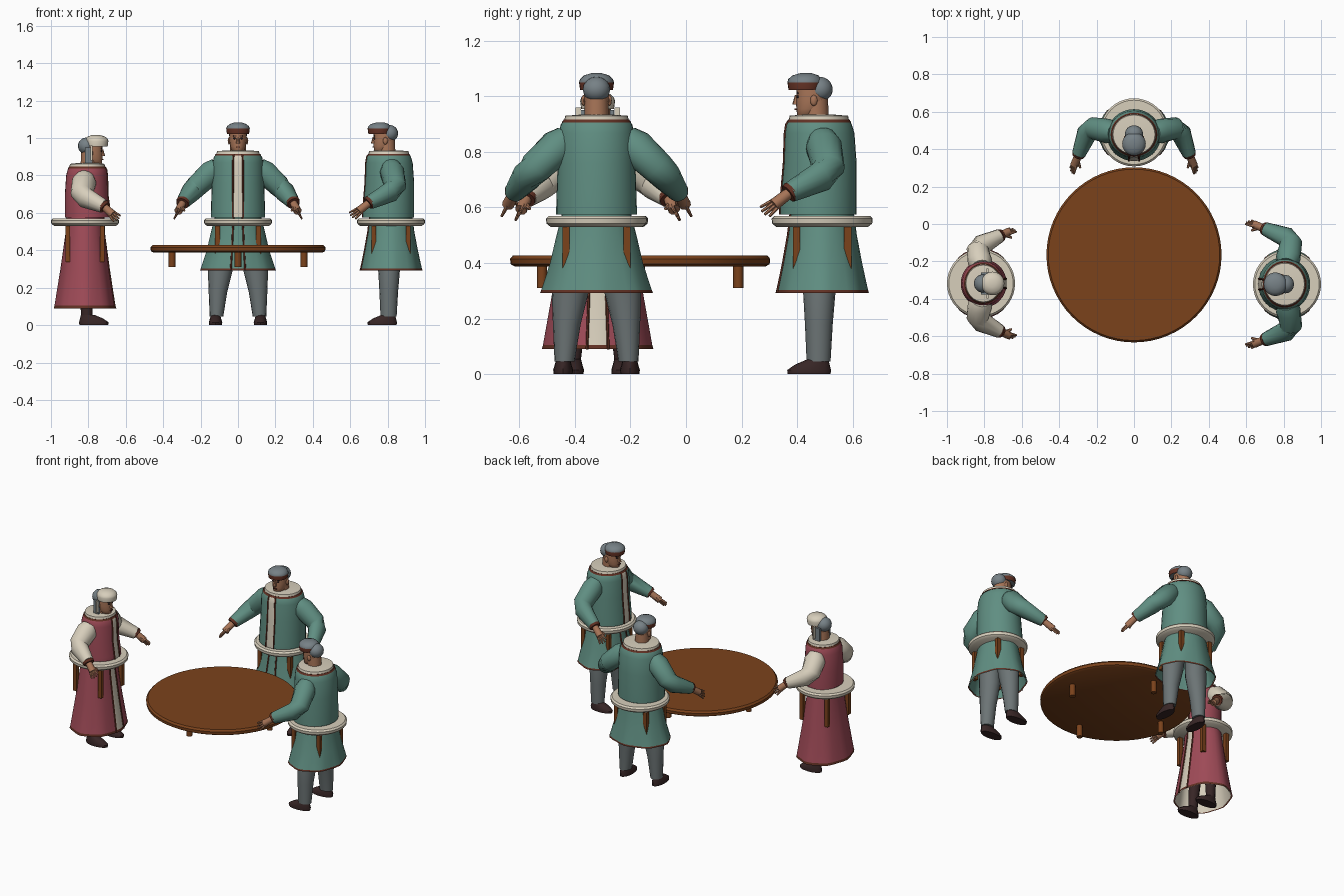
import bpy, bmesh
from math import sin, cos, pi, radians
from mathutils import Matrix, Vector

old = bpy.data.objects.get("Cube")
if old:
    bpy.data.objects.remove(old)


def material(name, rgb):
    lin = [(c / 255) ** 2.2 for c in rgb] + [1]
    m = bpy.data.materials.new(name)
    m.use_nodes = True
    m.diffuse_color = lin
    node = m.node_tree.nodes["Principled BSDF"]
    node.inputs["Base Color"].default_value = lin
    node.inputs["Roughness"].default_value = 0.8
    return m


TEAL = material("teal cloth", (96, 141, 129))
RED = material("rose red cloth", (158, 76, 88))
CREAM = material("cream", (214, 205, 186))
WOOD = material("brown wood", (122, 68, 33))
TRIM = material("dark brown trim", (98, 52, 40))
SKIN = material("skin", (166, 116, 88))
GREY = material("grey trousers", (108, 116, 117))
SHOE = material("dark shoe leather", (58, 42, 42))
HAIR = material("blue grey", (118, 128, 133))


def finish(name, bm, mats, M, angle=40):
    bmesh.ops.recalc_face_normals(bm, faces=bm.faces)
    me = bpy.data.meshes.new(name)
    bm.to_mesh(me)
    bm.free()
    for m in mats:
        me.materials.append(m)
    ob = bpy.data.objects.new(name, me)
    bpy.context.collection.objects.link(ob)
    ob.matrix_world = M
    bpy.ops.object.select_all(action="DESELECT")
    ob.select_set(True)
    bpy.context.view_layer.objects.active = ob
    bpy.ops.object.shade_smooth_by_angle(angle=radians(angle))
    return ob


def skin(name, loops, mats, M, caps=(True, True), bands={}, front=None):
    """Bridge loops of points; bands and the two front columns may take other materials."""
    bm = bmesh.new()
    rows = [[bm.verts.new(p) for p in loop] for loop in loops]
    n = len(rows[0])
    for i, (a, b) in enumerate(zip(rows, rows[1:])):
        for k in range(n):
            f = bm.faces.new((a[k], a[(k + 1) % n], b[(k + 1) % n], b[k]))
            f.material_index = bands.get(i, 0)
            if front and k in (0, n - 1) and i not in bands:
                f.material_index = front
    for want, row in zip(caps, (rows[0], rows[-1])):
        if want:
            bm.faces.new(row)
    return finish(name, bm, mats, M)


def loft(name, rings, mats, M, segs=32, wave=0, **kw):
    """Stack ellipses given as (centre x, centre y, z, radius x, radius y)."""
    loops = []
    for i, (x, y, z, rx, ry) in enumerate(rings):
        loop = []
        for k in range(segs):
            a = -pi / 2 + 2 * pi * k / segs
            r = 1 + wave * cos(8 * a) * (1 - i / (len(rings) - 1))
            loop.append((x + rx * r * cos(a), y + ry * r * sin(a), z))
        loops.append(loop)
    return skin(name, loops, mats, M, **kw)


def tube(name, points, radii, mat, M, segs=12):
    pts = [Vector(p) for p in points]
    loops = []
    for i, p in enumerate(pts):
        d = pts[min(i + 1, len(pts) - 1)] - pts[max(i - 1, 0)]
        q = d.to_track_quat("Z", "Y")
        loops.append([p + q @ Vector((cos(2 * pi * k / segs), sin(2 * pi * k / segs), 0)) * radii[i]
                      for k in range(segs)])
    return skin(name, loops, [mat], M)


def ball(name, centre, size, mat, M, segs=16):
    bm = bmesh.new()
    bmesh.ops.create_uvsphere(bm, u_segments=segs, v_segments=segs // 2 + 2, radius=1,
                              matrix=Matrix.Translation(centre) @ Matrix.Diagonal((*size, 1)))
    return finish(name, bm, [mat], M, 60)


def box(name, centre, size, mat, M):
    bm = bmesh.new()
    bmesh.ops.create_cube(bm, size=1, matrix=Matrix.Translation(centre) @ Matrix.Diagonal((*size, 1)))
    return finish(name, bm, [mat], M)


def disc(name, profile, mat, M, segs=64):
    return loft(name, [(0, 0, z, r, r) for r, z in profile], [mat], M, segs)


def stool(M):
    disc("stool_seat", [(0.165, 0.53), (0.18, 0.542), (0.182, 0.56), (0.172, 0.57)], CREAM, M, 40)
    for sx in (-1, 1):
        for sy in (-1, 1):
            box("stool_leg", (sx * 0.11, sy * 0.092, 0.438), (0.026, 0.026, 0.2), WOOD, M)


def head(M, hat, band):
    loft("neck", [(0, -0.02, 0.88, 0.045, 0.045), (0, -0.024, 0.99, 0.042, 0.045)], [SKIN], M, 16)
    loft("head", [(0, -0.06, 0.922, 0.018, 0.022), (0, -0.055, 0.932, 0.032, 0.035),
                  (0, -0.044, 0.955, 0.041, 0.049), (0, -0.037, 0.985, 0.046, 0.057),
                  (0, -0.035, 1.03, 0.045, 0.057)], [SKIN], M, 20)
    loft("nose", [(0, -0.094, 0.97, 0.011, 0.014), (0, -0.09, 1.005, 0.006, 0.008)], [SKIN], M, 8)
    box("mouth", (0, -0.095, 0.953), (0.024, 0.008, 0.005), TRIM, M)
    for s in (-1, 1):
        ball("ear", (s * 0.047, -0.03, 0.985), (0.008, 0.013, 0.02), SKIN, M, 8)
        ball("eye", (s * 0.018, -0.088, 0.998), (0.009, 0.005, 0.005), SHOE, M, 8)
        box("eyebrow", (s * 0.018, -0.089, 1.011), (0.02, 0.008, 0.005), SHOE, M)
    ball("hair", (0, -0.008, 1.025), (0.049, 0.046, 0.045), HAIR, M)
    loft("hat", [(0, -0.062, 1.022, 0.059, 0.059), (0, -0.062, 1.05, 0.063, 0.063),
                 (0, -0.062, 1.062, 0.059, 0.06), (0, -0.06, 1.075, 0.045, 0.047),
                 (0, -0.058, 1.083, 0.02, 0.022)], [hat, band], M, 24, bands={0: 1})


def arms(M, sleeve, shoulder, elbow, wrist, tip):
    for s in (-1, 1):
        S, E, W, T = (Vector((s * p[0], p[1], p[2])) for p in (shoulder, elbow, wrist, tip))
        tube("sleeve", [S, S.lerp(E, 0.25), S.lerp(E, 0.85), E.lerp(W, 0.2), W],
             [0.05, 0.066, 0.06, 0.055, 0.037], sleeve, M, 14)
        d = (T - W).normalized()
        tube("cuff", [W - d * 0.006, W + d * 0.01], [0.038, 0.034], TRIM, M, 14)
        tube("palm", [W, W.lerp(T, 0.25), W.lerp(T, 0.6)], [0.02, 0.021, 0.022], SKIN, M, 10)
        # Fingers fan out sideways from the palm
        side = d.cross(Vector((s, 0, 0.6))).normalized()
        for k in (-1.5, -0.5, 0.5, 1.5):
            base = W.lerp(T, 0.5) + side * k * 0.01
            tube("finger", [base, T + side * k * 0.017 - d * abs(k) * 0.008], [0.0085, 0.005], SKIN, M, 6)
        tube("thumb", [W.lerp(T, 0.25), W.lerp(T, 0.55) + Vector((-s * 0.03, -0.02, 0))],
             [0.012, 0.006], SKIN, M, 6)


def torso(M, cloth, top, w):
    rings = [(0, -0.015, 0.575, 0.145 * w, 0.139 * w), (0, -0.015, 0.6, 0.145 * w, 0.139 * w),
             (0, -0.008, top - 0.16, 0.14 * w, 0.132 * w), (0, -0.01, top - 0.05, 0.136 * w, 0.126 * w),
             (0, -0.012, top - 0.02, 0.129 * w, 0.119 * w), (0, -0.012, top - 0.008, 0.12 * w, 0.112 * w)]
    loft("coat_body", rings, [cloth, CREAM], M, front=1)
    loft("neck_trim", [(0, -0.012, top - 0.012, 0.125 * w, 0.117 * w),
                       (0, -0.012, top - 0.002, 0.118 * w, 0.11 * w)], [TRIM], M)
    loft("collar", [(0, -0.012, top - 0.01, 0.118 * w, 0.11 * w), (0, -0.012, top + 0.012, 0.112 * w, 0.105 * w),
                    (0, -0.015, top + 0.016, 0.06, 0.06)], [CREAM], M)
    loft("waist_band", [(0, 0, 0.565, 0.122 * w, 0.115 * w), (0, 0, 0.59, 0.122 * w, 0.115 * w)], [CREAM], M)
    for s in (-1, 1):
        tube("placket_trim", [(s * r[3] * 0.195, r[1] - r[4] * 0.98, r[2]) for r in rings],
             [0.005] * len(rings), TRIM, M, 6)


def skirt(M, cloth, lining, front, rings, wave):
    mats = [cloth, TRIM, front]
    loft("coat_skirt", rings, mats, M, wave=wave, caps=(False, True), bands={0: 1}, front=2)
    inner = [(x, y, z + 0.002, rx - 0.007, ry - 0.007) for x, y, z, rx, ry in rings]
    loft("skirt_lining", inner, [lining], M, wave=wave, caps=(False, False))
    for s in (-1, 1):
        tube("skirt_edge_trim", [(s * r[3] * 0.195, r[1] - r[4] * 0.985, r[2]) for r in rings],
             [0.005] * len(rings), TRIM, M, 6)


def shoes(M, x):
    for s in (-1, 1):
        loft("shoe", [(s * x, -0.047, 0, 0.034, 0.077), (s * x, -0.047, 0.015, 0.036, 0.079),
                      (s * x, -0.035, 0.035, 0.03, 0.062), (s * x, -0.014, 0.055, 0.025, 0.036)],
             [SHOE], M, 16)


def man(M):
    stool(M)
    shoes(M, 0.12)
    for s in (-1, 1):
        loft("trouser_leg", [(s * 0.115, -0.013, 0.045, 0.036, 0.043), (s * 0.107, -0.012, 0.18, 0.05, 0.05),
                             (s * 0.092, -0.01, 0.32, 0.07, 0.06), (s * 0.07, 0, 0.5, 0.06, 0.07)],
             [GREY], M, 16)
    skirt(M, TEAL, TEAL, TEAL, [(0, 0, 0.293, 0.198, 0.164), (0, 0, 0.303, 0.195, 0.162),
                                (0, 0, 0.4, 0.165, 0.142), (0, 0, 0.5, 0.143, 0.124),
                                (0, 0, 0.575, 0.125, 0.115)], 0.025)
    torso(M, TEAL, 0.918, 1)
    arms(M, TEAL, (0.105, 0, 0.85), (0.24, 0.025, 0.725), (0.295, -0.115, 0.655), (0.335, -0.215, 0.578))
    head(M, HAIR, TRIM)


def woman(M):
    stool(M)
    shoes(M, 0.085)
    for s in (-1, 1):
        loft("stocking", [(s * 0.085, -0.01, 0.045, 0.024, 0.03), (s * 0.07, 0, 0.3, 0.04, 0.04)],
             [SHOE], M, 12)
    skirt(M, RED, CREAM, CREAM, [(0, 0, 0.09, 0.196, 0.163), (0, 0, 0.105, 0.193, 0.16),
                                 (0, 0, 0.3, 0.16, 0.13), (0, 0, 0.48, 0.135, 0.105),
                                 (0, 0, 0.575, 0.118, 0.1)], 0.025)
    torso(M, RED, 0.85, 0.88)
    arms(M, CREAM, (0.09, 0, 0.79), (0.195, 0.02, 0.69), (0.255, -0.1, 0.635), (0.29, -0.18, 0.562))
    head(M @ Matrix.Translation((0, 0, -0.067)), CREAM, CREAM)
    for s in (-1, 1):
        box("hair_lock", (s * 0.052, -0.02, 0.905), (0.014, 0.038, 0.09), HAIR, M)
        box("hat_ribbon", (s * 0.07, -0.035, 0.92), (0.02, 0.009, 0.08), CREAM, M)


# Round low table with four short legs
T = Matrix.Translation((0, -0.165, 0))
disc("table_top", [(0.452, 0.388), (0.466, 0.396), (0.468, 0.415), (0.458, 0.427)], WOOD, T)
for k in range(4):
    a = k * pi / 2
    loft("table_leg", [(0.353 * cos(a), 0.353 * sin(a), z, 0.018, 0.018) for z in (0.31, 0.395)], [WOOD], T, 12)

# Three figures around the table, each facing it
man(Matrix.Translation((0, 0.49, 0)))
man(Matrix.Translation((0.818, -0.322, 0)) @ Matrix.Rotation(-pi / 2, 4, "Z"))
woman(Matrix.Translation((-0.818, -0.318, 0)) @ Matrix.Rotation(pi / 2, 4, "Z"))
